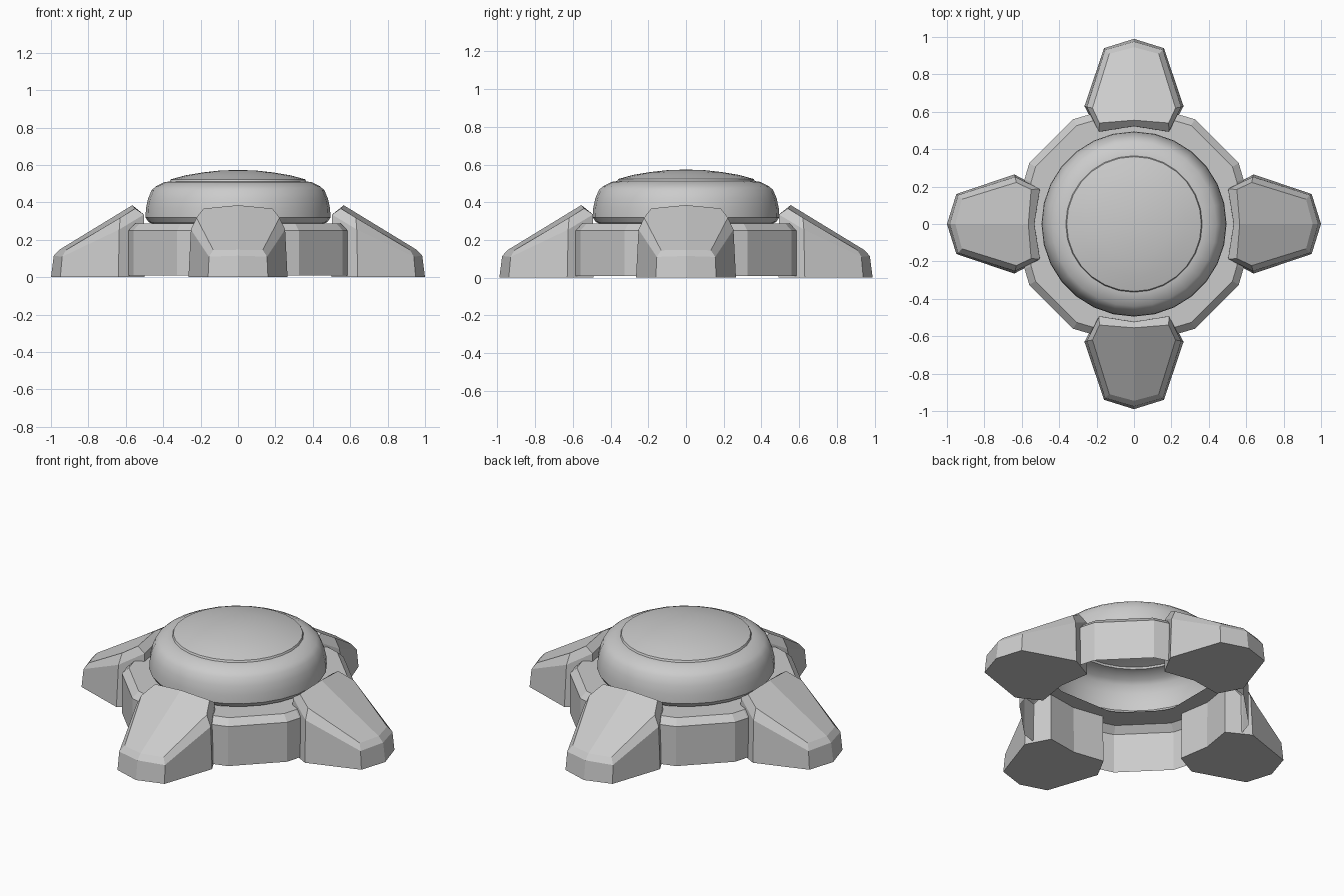
import bpy, bmesh, math
from mathutils import Matrix

if "Cube" in bpy.data.objects:
    bpy.data.objects.remove(bpy.data.objects["Cube"])


def make_object(name, bm, smooth=None):
    bmesh.ops.recalc_face_normals(bm, faces=bm.faces[:])
    me = bpy.data.meshes.new(name)
    bm.to_mesh(me)
    bm.free()
    ob = bpy.data.objects.new(name, me)
    bpy.context.collection.objects.link(ob)
    if smooth:
        bpy.ops.object.select_all(action='DESELECT')
        ob.select_set(True)
        bpy.context.view_layer.objects.active = ob
        bpy.ops.object.shade_smooth_by_angle(angle=math.radians(smooth))
    return ob


def bridge(bm, a, b):
    n = len(a)
    for i in range(n):
        j = (i + 1) % n
        bm.faces.new((a[i], a[j], b[j], b[i]))


def lathe(name, profile, sides, smooth):
    bm = bmesh.new()
    prev = None
    for r, z in profile:
        if r == 0:
            tip = bm.verts.new((0, 0, z))
            for i in range(sides):
                bm.faces.new((prev[i], prev[(i + 1) % sides], tip))
            break
        loop = [bm.verts.new((r * math.cos(2 * math.pi * i / sides),
                              r * math.sin(2 * math.pi * i / sides), z))
                for i in range(sides)]
        if prev:
            bridge(bm, prev, loop)
        prev = loop
    return make_object(name, bm, smooth)


# Twelve-sided base ring: open shell with chamfered top
def base_ring():
    corner = [(0.585, -0.24), (0.585, 0.24), (0.56, 0.325)]
    outline = []
    for k in range(4):
        c, s = round(math.cos(k * math.pi / 2)), round(math.sin(k * math.pi / 2))
        for x, y in [(0.56, -0.325), (0.585, -0.24), (0.585, 0.24), (0.56, 0.325)]:
            outline.append((x * c - y * s, x * s + y * c))
    bm = bmesh.new()
    prev = None
    for f, z in [(1, 0.008), (1, 0.25), (0.94, 0.287), (None, 0.287)]:
        loop = []
        for x, y in outline:
            k = f if f else 0.46 / math.hypot(x, y)
            loop.append(bm.verts.new((x * k, y * k, z)))
        if prev:
            bridge(bm, prev, loop)
        prev = loop
    return make_object("base_ring", bm)


# Wedge foot: base outline, shoulder outline, inset sloping top
def foot(name, angle, shift):
    layers = [
        [(1.0, 0, 0), (0.95, 0.16, 0), (0.64, 0.265, 0), (0.5, 0.19, 0), (0.53, 0, 0)],
        [(0.985, 0, 0.115), (0.94, 0.155, 0.11), (0.635, 0.252, 0.255),
         (0.503, 0.187, 0.335), (0.533, 0, 0.345)],
        [(0.955, 0, 0.147), (0.92, 0.132, 0.145), (0.63, 0.222, 0.318),
         (0.55, 0.185, 0.367), (0.565, 0, 0.385)],
    ]
    bm = bmesh.new()
    prev = None
    for pts in layers:
        full = pts + [(x, -y, z) for x, y, z in pts[3:0:-1]]
        loop = [bm.verts.new((x - shift, y, z)) for x, y, z in full]
        if prev:
            bridge(bm, prev, loop)
        else:
            bm.faces.new(loop)
        prev = loop
    bm.faces.new(prev[0:5])
    bm.faces.new(prev[4:] + prev[:1])
    bmesh.ops.rotate(bm, verts=bm.verts[:], cent=(0, 0, 0),
                     matrix=Matrix.Rotation(angle, 3, 'Z'))
    return make_object(name, bm)


base_ring()
for i, side in enumerate(["right", "back", "left", "front"]):
    foot(side + "_foot", i * math.pi / 2, 0.01 * (i % 2))

# Rounded drum sitting on the ring
lathe("drum", [(0.46, 0.287), (0.478, 0.295), (0.495, 0.32), (0.492, 0.37),
               (0.481, 0.42), (0.462, 0.465), (0.44, 0.485), (0.395, 0.508),
               (0.365, 0.512)], 28, 30)
# Shallow domed cap
lathe("cap", [(0.365, 0.512), (0.36, 0.523), (0.28, 0.545), (0.19, 0.56),
              (0.09, 0.571), (0, 0.573)], 28, 30)
